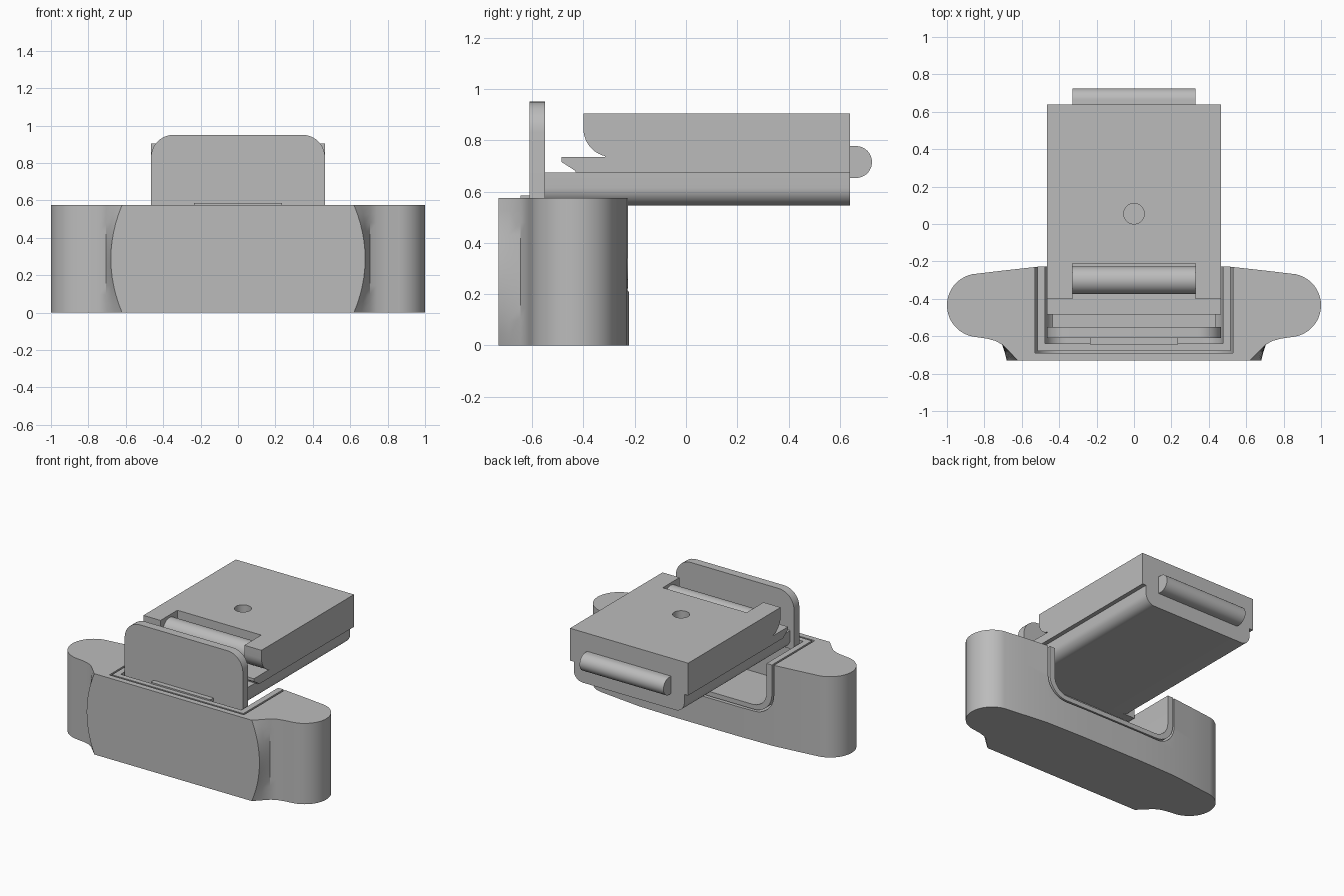
import bpy, bmesh, math
from mathutils import Vector

cube = bpy.data.objects.get("Cube")
if cube:
    bpy.data.objects.remove(cube, do_unlink=True)

grey = bpy.data.materials.new("light grey")
grey.use_nodes = True
COLOUR = (0.5, 0.5, 0.5, 1)
grey.diffuse_color = COLOUR
for node in grey.node_tree.nodes:
    if node.type == 'BSDF_PRINCIPLED':
        node.inputs["Base Color"].default_value = COLOUR


def loft(name, rings):
    """Closed solid through rings of matching 3D points."""
    bm = bmesh.new()
    loops = [[bm.verts.new(p) for p in ring] for ring in rings]
    n = len(loops[0])
    for a, b in zip(loops, loops[1:]):
        for i in range(n):
            j = (i + 1) % n
            bm.faces.new((a[i], a[j], b[j], b[i]))
    bm.faces.new(loops[0])
    bm.faces.new(loops[-1])
    bmesh.ops.recalc_face_normals(bm, faces=bm.faces)
    mesh = bpy.data.meshes.new(name)
    bm.to_mesh(mesh)
    bm.free()
    mesh.materials.append(grey)
    obj = bpy.data.objects.new(name, mesh)
    bpy.context.collection.objects.link(obj)
    return obj


def prism(name, pts, axis, lo, hi):
    """Profile swept along an axis; the points use the other two axes in order."""
    def place(p, t):
        v = list(p)
        v.insert("xyz".index(axis), t)
        return Vector(v)
    return loft(name, [[place(p, t) for p in pts] for t in (lo, hi)])


def box(name, lo, hi):
    pts = [(lo[0], lo[1]), (hi[0], lo[1]), (hi[0], hi[1]), (lo[0], hi[1])]
    return prism(name, pts, "z", lo[2], hi[2])


def arc(cx, cy, r, a0, a1, n=10):
    return [(cx + r * math.cos(math.radians(a0 + (a1 - a0) * i / n)),
             cy + r * math.sin(math.radians(a0 + (a1 - a0) * i / n))) for i in range(n + 1)]


def circle(cx, cy, r, n=40):
    return arc(cx, cy, r, 0, 360, n)[:-1]


def rounded(w, z0, z1, low=0, high=0):
    """Upright rectangle with separate bottom and top corner radii."""
    right = arc(w - low, z0 + low, low, -90, 0) if low else [(w, z0)]
    right += arc(w - high, z1 - high, high, 0, 90) if high else [(w, z1)]
    return right + [(-x, z) for x, z in reversed(right)]


def cut(target, cutter):
    cutter.hide_render = True
    mod = target.modifiers.new("cut", 'BOOLEAN')
    mod.operation = 'DIFFERENCE'
    mod.solver = 'EXACT'
    mod.object = cutter
    bpy.context.view_layer.objects.active = target
    bpy.ops.object.modifier_apply(modifier=mod.name)
    bpy.data.objects.remove(cutter, do_unlink=True)


# Front bar: rounded lobes, with a front pad whose side edges bow outward
HEIGHT = 0.575


def bar_ring(z):
    t = 2 * z / HEIGHT - 1
    bow = 1 - t * t
    half = [(0.62 + 0.06 * bow, -0.73), (0.66 + 0.03 * bow, -0.69),
            (0.705, -0.645), (0.74, -0.625), (0.79, -0.612)]
    half += arc(0.83, -0.435, 0.17, -80, 78, 20)
    half += [(0.7, -0.249), (0.53, -0.23), (0.25, -0.223)]
    ring = half + [(-x, y) for x, y in reversed(half)]
    return [(x, y, z) for x, y in ring]


bar = loft("front_bar", [bar_ring(HEIGHT * i / 12) for i in range(13)])
cut(bar, prism("pocket_cutter", rounded(0.53, 0.21, 0.8, low=0.15), "y", -0.69, 0))

# Liner of the pocket, separated from the bar by a thin seam
liner = prism("pocket_liner", rounded(0.517, 0.222, HEIGHT, low=0.14), "y", -0.678, -0.227)
cut(liner, prism("liner_cutter", rounded(0.475, 0.255, 0.8, low=0.11), "y", -0.64, 0))

# Upright plate, its lip and the tray behind it
plate = prism("upright_plate", rounded(0.465, 0.545, 0.95, high=0.12), "y", -0.61, -0.55)
lip = box("plate_lip", (-0.235, -0.645, 0.5), (0.235, -0.605, 0.585))
tray = prism("lower_tray", rounded(0.435, 0.545, 0.675, low=0.07), "y", -0.56, 0.64)

# Sliding block with a hooked front edge
profile = [(0.64, 0.905), (0.64, 0.675), (-0.43, 0.675), (-0.43, 0.68), (-0.485, 0.715),
           (-0.485, 0.735), (-0.315, 0.735)]
profile += arc(-0.29, 0.845, 0.11, 257, 180)
profile += [(-0.4, 0.905)]
block = prism("sliding_block", profile, "x", -0.465, 0.465)
cut(block, box("slot_cutter", (-0.33, -0.45, 0.737), (0.33, -0.21, 1)))
cut(block, prism("hole_cutter", circle(0, 0.055, 0.055), "z", 0.78, 1))

# Roller in the slot and rounded pin at the back
roller = prism("front_roller", circle(-0.3, 0.815, 0.073), "x", -0.33, 0.33)
pin = prism("rear_pin", arc(0.663, 0.715, 0.062, -90, 90, 24) + [(0.63, 0.777), (0.63, 0.653)],
            "x", -0.33, 0.33)

# Smooth the curved parts and keep hard edges
for obj in (bar, liner, plate, lip, tray, block, roller, pin):
    bpy.ops.object.select_all(action='DESELECT')
    obj.select_set(True)
    bpy.context.view_layer.objects.active = obj
    bpy.ops.object.shade_smooth_by_angle(angle=math.radians(30))
